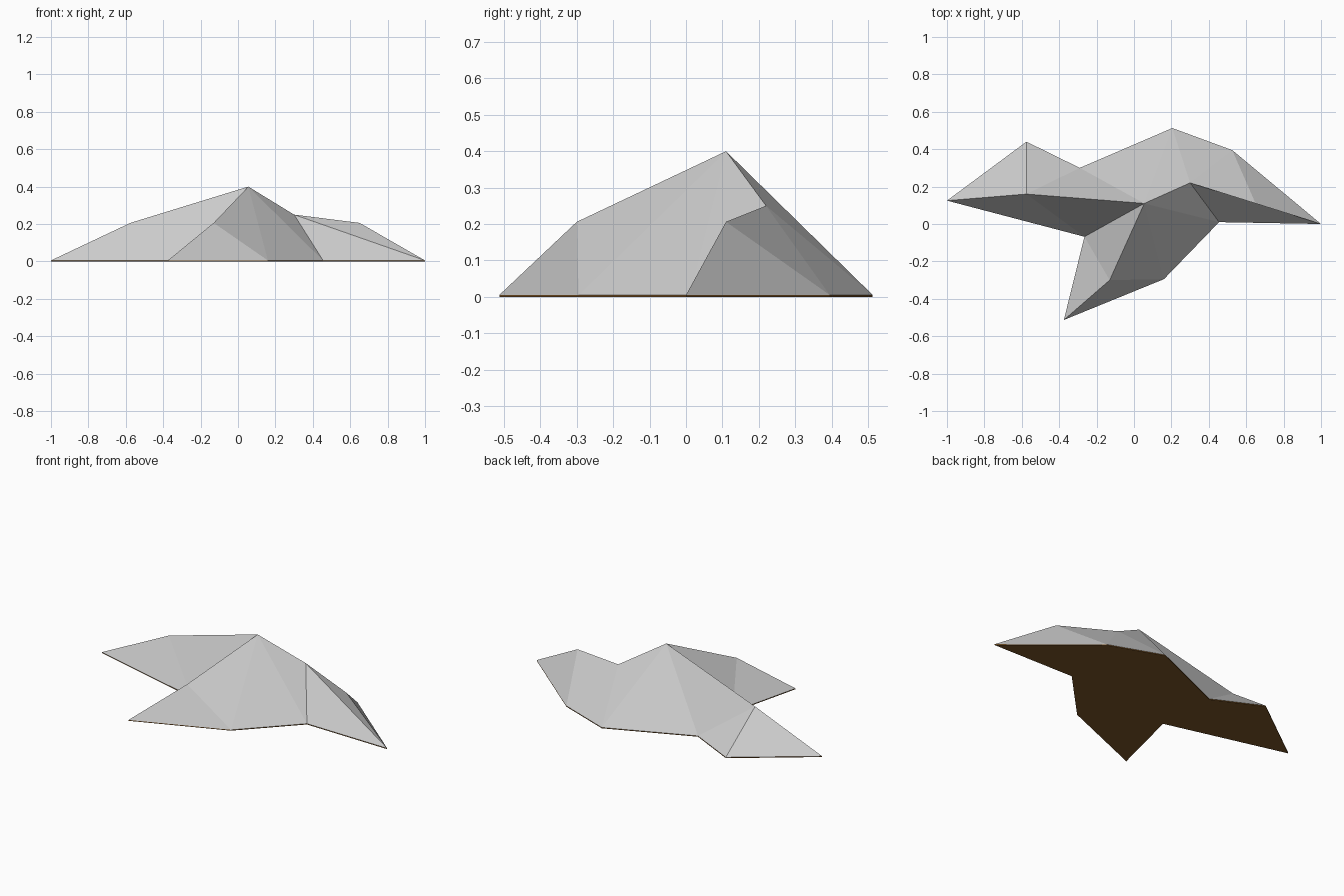
import bpy, bmesh

if "Cube" in bpy.data.objects:
    bpy.data.objects.remove(bpy.data.objects["Cube"])

BASE = 0.005  # thickness of the brown underside plate

# Outline on the ground (clockwise from the left tip)
outline = {
    "A": (-1.0, 0.125), "B": (-0.575, 0.44), "C": (-0.29, 0.30),
    "D": (0.205, 0.513), "E": (0.525, 0.395), "F": (1.0, 0.0),
    "G": (0.455, 0.01), "H": (0.16, -0.295), "I": (-0.375, -0.513),
    "J": (-0.265, -0.068),
}
# Ridge points: two spur shoulders, summit, saddle, right shoulder
ridge = {
    "K": (-0.575, 0.16, 0.206), "L": (-0.13, -0.30, 0.206),
    "P": (0.055, 0.11, 0.40), "M": (0.30, 0.22, 0.25),
    "N": (0.65, 0.11, 0.206),
}
# Facets joining the outline to the ridges
facets = ("ABK BCK KCP CDP DMP DEM ENM EFN MNF MFG "
          "PMG PGH PHL LHI LIJ PLJ PJK KJA").split()


def make_object(name, bm):
    mesh = bpy.data.meshes.new(name)
    bm.to_mesh(mesh)
    bm.free()
    obj = bpy.data.objects.new(name, mesh)
    bpy.context.collection.objects.link(obj)
    return obj


# Faceted hill
bm = bmesh.new()
verts = {k: bm.verts.new((x, y, BASE)) for k, (x, y) in outline.items()}
verts.update({k: bm.verts.new(co) for k, co in ridge.items()})
for facet in facets:
    face = bm.faces.new([verts[k] for k in facet])
    face.normal_update()
    if face.normal.z < -1e-3 or (facet == "MNF" and face.normal.y > 0):
        face.normal_flip()
make_object("hill", bm)

# Brown underside plate
bm = bmesh.new()
bottom = bm.faces.new([bm.verts.new((x, y, 0)) for x, y in outline.values()])
top = bmesh.ops.extrude_face_region(bm, geom=[bottom])["geom"]
bmesh.ops.translate(bm, vec=(0, 0, BASE),
                    verts=[g for g in top if isinstance(g, bmesh.types.BMVert)])
bmesh.ops.recalc_face_normals(bm, faces=bm.faces)
plate = make_object("ground_plate", bm)
earth = bpy.data.materials.new("earth_brown")
earth.diffuse_color = (0.2, 0.09, 0.02, 1)
earth.use_nodes = True
earth.node_tree.nodes["Principled BSDF"].inputs["Base Color"].default_value = earth.diffuse_color
plate.data.materials.append(earth)
